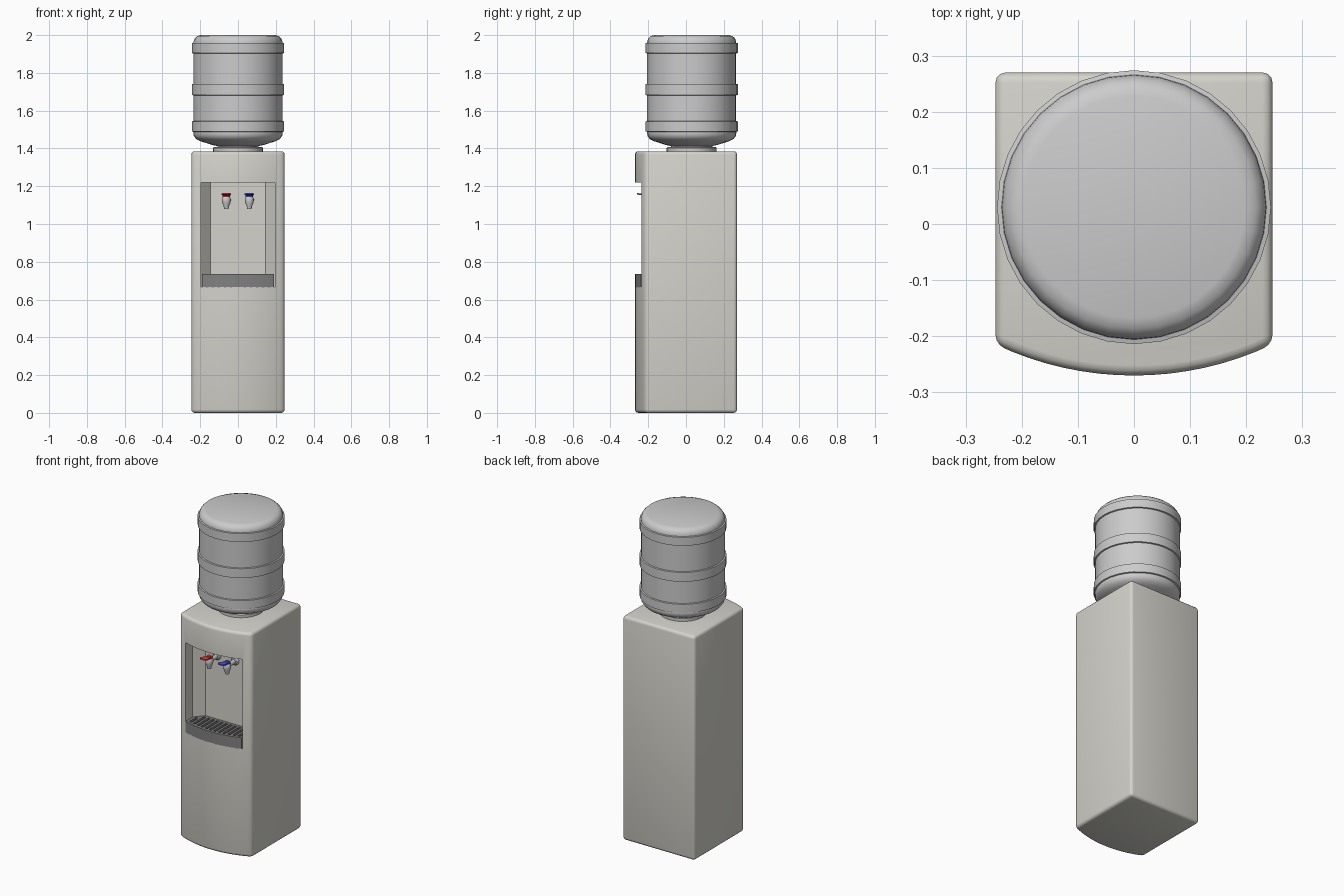
import bpy, bmesh, math

if "Cube" in bpy.data.objects:
    bpy.data.objects.remove(bpy.data.objects["Cube"])


def material(name, rgb):
    m = bpy.data.materials.new(name)
    m.diffuse_color = (*rgb, 1)
    m.use_nodes = True
    m.node_tree.nodes["Principled BSDF"].inputs["Base Color"].default_value = m.diffuse_color
    return m


BEIGE = material("beige_plastic", (0.66, 0.65, 0.60))
DARK = material("dark_plastic", (0.22, 0.22, 0.22))
WHITE = material("white_plastic", (0.85, 0.85, 0.85))
RED = material("red_plastic", (0.7, 0.04, 0.04))
BLUE = material("blue_plastic", (0.08, 0.08, 0.7))


def make(name, bm, mat=None):
    bmesh.ops.recalc_face_normals(bm, faces=bm.faces[:])
    me = bpy.data.meshes.new(name)
    bm.to_mesh(me)
    bm.free()
    ob = bpy.data.objects.new(name, me)
    bpy.context.collection.objects.link(ob)
    if mat:
        me.materials.append(mat)
    return ob


def prism(name, outline, z0, z1, mat=None):
    """Extrude an xy outline from z0 to z1."""
    bm = bmesh.new()
    face = bm.faces.new([bm.verts.new((x, y, z0)) for x, y in outline])
    top = bmesh.ops.extrude_face_region(bm, geom=[face])["geom"]
    bmesh.ops.translate(bm, vec=(0, 0, z1 - z0),
                        verts=[v for v in top if isinstance(v, bmesh.types.BMVert)])
    return make(name, bm, mat)


def lathe(name, profile, segs, loc, mat=None, along_y=False):
    """Revolve (radius, height) points into a capped solid."""
    bm = bmesh.new()
    rings = []
    for r, z in profile:
        rings.append([bm.verts.new((r * math.cos(2 * math.pi * i / segs),
                                    r * math.sin(2 * math.pi * i / segs), z))
                      for i in range(segs)])
    for a, b in zip(rings, rings[1:]):
        for i in range(segs):
            j = (i + 1) % segs
            bm.faces.new((a[i], a[j], b[j], b[i]))
    bm.faces.new(rings[0])
    bm.faces.new(rings[-1])
    ob = make(name, bm, mat)
    ob.location = loc
    if along_y:
        ob.rotation_euler.x = math.pi / 2   # local z points to the front
    return ob


def bevel(ob, width, segs=3):
    m = ob.modifiers.new("bevel", 'BEVEL')
    m.width, m.segments = width, segs
    m.limit_method, m.angle_limit = 'ANGLE', math.radians(40)


def cut(ob, cutter):
    m = ob.modifiers.new("cut", 'BOOLEAN')
    m.operation, m.solver, m.object = 'DIFFERENCE', 'EXACT', cutter
    cutter.hide_render = True


def finish(ob, angle=35):
    """Apply modifiers and smooth the soft edges."""
    bpy.ops.object.select_all(action='DESELECT')
    ob.select_set(True)
    bpy.context.view_layer.objects.active = ob
    for m in list(ob.modifiers):
        bpy.ops.object.modifier_apply(modifier=m.name)
    bpy.ops.object.shade_smooth_by_angle(angle=math.radians(angle))


def front_y(x):
    """Bowed front of the cabinet."""
    return -0.27 + 0.577 - math.sqrt(0.577 ** 2 - x * x)


def front_arc(half, n):
    return [(x, front_y(x)) for x in (-half + 2 * half * i / n for i in range(n + 1))]


# Cabinet with bowed front and recessed dispensing bay
cabinet = prism("cabinet", front_arc(0.247, 16) + [(0.247, 0.27), (-0.247, 0.27)],
                0, 1.385, BEIGE)
bevel(cabinet, 0.018)
bay = prism("bay_cutter", [(-0.195, -0.4), (0.195, -0.4), (0.195, -0.165), (0.145, -0.11),
                           (-0.145, -0.11), (-0.195, -0.165)], 0.667, 1.22, BEIGE)
cut(cabinet, bay)
finish(cabinet)
bpy.data.objects.remove(bay)

# Drip tray with slotted grille
tray = prism("drip_tray", front_arc(0.191, 12) + [(0.191, -0.166), (0.143, -0.112),
             (-0.143, -0.112), (-0.191, -0.166)], 0.665, 0.735, DARK)
bm = bmesh.new()
for i in range(12):
    x = -0.165 + 0.03 * i
    y0 = front_y(x) + 0.018
    y1 = -0.128 if abs(x) < 0.14 else -0.162
    box = bmesh.ops.create_cube(bm, size=1)["verts"]
    bmesh.ops.scale(bm, vec=(0.016, y1 - y0, 0.06), verts=box)
    bmesh.ops.translate(bm, vec=(x, (y0 + y1) / 2, 0.745), verts=box)
slots = make("slot_cutter", bm, DARK)
cut(tray, slots)
finish(tray)
bpy.data.objects.remove(slots)

# Hot and cold taps
for side, cx, colour in (("hot", -0.062, RED), ("cold", 0.06, BLUE)):
    # Wall flange and horizontal pipe
    finish(lathe(side + "_tap_pipe",
                 [(0.024, 0), (0.024, 0.012), (0.02, 0.018), (0.013, 0.02), (0.013, 0.085)],
                 20, (cx, -0.108, 1.128), WHITE, True))
    # Tapered spout
    finish(lathe(side + "_tap_spout",
                 [(0.012, 1.08), (0.014, 1.095), (0.022, 1.112), (0.023, 1.135), (0.018, 1.145)],
                 20, (cx, -0.192, 0), WHITE))
    # Coloured cap and lever, rising towards the front
    finish(lathe(side + "_lever_cap", [(0.019, 1.14), (0.019, 1.15), (0.012, 1.158)],
                 20, (cx, -0.192, 0), colour))
    lever = prism(side + "_lever", [(-0.013, 0.02), (-0.018, -0.02), (-0.026, -0.052),
                  (-0.014, -0.066), (0.014, -0.066), (0.026, -0.052),
                  (0.018, -0.02), (0.013, 0.02)], -0.004, 0.004, colour)
    lever.location = (cx, -0.195, 1.15)
    lever.rotation_euler.x = math.radians(-9)
    bevel(lever, 0.002, 2)
    finish(lever)

# Collar holding the bottle
finish(lathe("bottle_collar", [(0.132, 1.38), (0.132, 1.403), (0.126, 1.408)],
             32, (0, 0.03, 0), None))

# Upside-down water bottle with three raised bands
profile = [(0.108, 1.40), (0.11, 1.413), (0.135, 1.418), (0.198, 1.438), (0.222, 1.45),
           (0.234, 1.466), (0.237, 1.485)]
for z0, z1 in ((1.49, 1.543), (1.683, 1.74), (1.905, 1.957)):
    profile += [(0.236, z0 - 0.002), (0.244, z0), (0.244, z1), (0.236, z1 + 0.002)]
profile += [(0.235, 1.968), (0.229, 1.983), (0.217, 1.994), (0.198, 2.0)]
finish(lathe("water_bottle", profile, 32, (0, 0.03, 0)))
